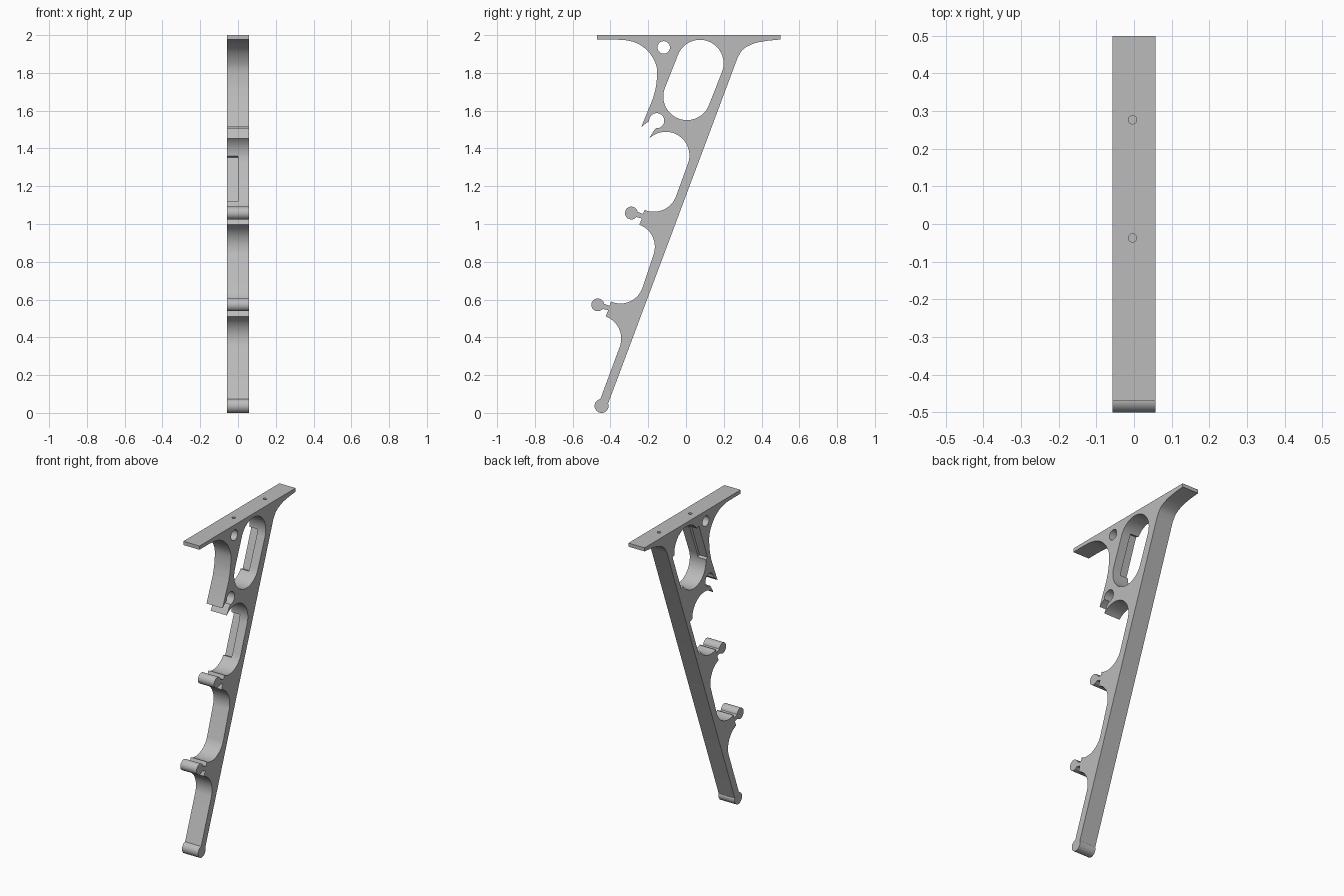
import bpy, bmesh, math
from mathutils import Vector, Matrix

if "Cube" in bpy.data.objects:
    bpy.data.objects.remove(bpy.data.objects["Cube"])

HALF = 0.057                       # half thickness along x
LEAN = math.radians(20.5)          # stem lean from vertical


def arc(cy, cz, r, a0, a1, n=24):
    """Arc points in the y-z plane, degrees."""
    return [(cy + r * math.cos(math.radians(a0 + (a1 - a0) * i / n)),
             cz + r * math.sin(math.radians(a0 + (a1 - a0) * i / n))) for i in range(n + 1)]


def smooth(pts, n=5):
    """Catmull-Rom curve through the points."""
    v = [Vector(p) for p in pts]
    v = [2 * v[0] - v[1]] + v + [2 * v[-1] - v[-2]]
    out = []
    for a, b, c, d in zip(v, v[1:], v[2:], v[3:]):
        for i in range(n):
            t = i / n
            out.append(tuple(0.5 * (2 * b + (c - a) * t + (2 * a - 5 * b + 4 * c - d) * t * t
                                    + (3 * b - a - 3 * c + d) * t ** 3)))
    return out + [tuple(pts[-1])]


def prism(name, pts, x0, x1):
    """Extrude a y-z outline from x0 to x1."""
    bm = bmesh.new()
    face = bm.faces.new([bm.verts.new((x0, y, z)) for y, z in pts])
    ext = bmesh.ops.extrude_face_region(bm, geom=[face])
    bmesh.ops.translate(bm, vec=(x1 - x0, 0, 0),
                        verts=[g for g in ext["geom"] if isinstance(g, bmesh.types.BMVert)])
    bmesh.ops.recalc_face_normals(bm, faces=bm.faces)
    me = bpy.data.meshes.new(name)
    bm.to_mesh(me)
    bm.free()
    ob = bpy.data.objects.new(name, me)
    bpy.context.collection.objects.link(ob)
    return ob


def leaning_box(name, cy, cz, across, along):
    """Box aligned with the stem, on the -x half only."""
    rot = Matrix.Rotation(-LEAN, 2)
    pts = [rot @ Vector((sx * across, sz * along)) + Vector((cy, cz))
           for sx, sz in ((-1, -1), (1, -1), (1, 1), (-1, 1))]
    return prism(name, [tuple(p) for p in pts], -HALF - 0.02, 0.0)


def knob(dy, dz):
    """Shoulder, notches, neck and ball of a hook knob."""
    pts = [(-0.412, 0.543)] + arc(-0.467, 0.572, 0.034, -39, -350, 28)
    pts += [(-0.406, 0.567), (-0.395, 0.592)]
    return [(y + dy, z + dz) for y, z in pts]


# Bracket outline: foot ball, then up the hooked side
outline = arc(-0.447, 0.037, 0.037, 20, -260, 28)
for dy, dz in ((0, 0), (0.178, 0.486)):
    outline += arc(-0.468 + dy, 0.393 + dz, 0.125, -20.5, 70)
    outline += knob(dy, dz)
    outline += arc(-0.348 + dy, 0.704 + dz, 0.125, -112, -20.5)
# Upper bay, clip socket and arm
outline += arc(-0.107, 1.363, 0.125, -20.5, 135, 32)
outline += [(-0.172, 1.492)]
outline += arc(-0.155, 1.547, 0.040, -95, 185, 28)
outline += [(-0.208, 1.537), (-0.237, 1.513)]
outline += smooth([(-0.174, 1.667), (-0.158, 1.735), (-0.153, 1.815), (-0.169, 1.868),
                   (-0.206, 1.92), (-0.26, 1.957), (-0.32, 1.973), (-0.38, 1.976)])
# Top plate and back fillet
outline += [(-0.47, 1.976), (-0.47, 2.0), (0.5, 2.0), (0.5, 1.977)]
outline += smooth([(0.43, 1.970), (0.364, 1.957), (0.305, 1.927), (0.275, 1.885)])
bracket = prism("bracket", outline, -HALF, HALF)

# Slanted window, cable hole, wall pockets and screw holes
window = arc(0.074, 1.85, 0.125, -20.5, 159.5, 32) + arc(0.005, 1.675, 0.125, 159.5, 339.5, 32)
cutters = [
    prism("window_cutter", window, -0.1, 0.1),
    prism("round_hole_cutter", arc(-0.118, 1.935, 0.033, 0, 360, 32)[:-1], -0.1, 0.1),
    leaning_box("window_pocket_cutter", 0.04, 1.763, 0.142, 0.125),
    leaning_box("bay_pocket_cutter", -0.02, 1.238, 0.018, 0.128),
]
for y in (-0.037, 0.277):
    bpy.ops.mesh.primitive_cylinder_add(vertices=20, radius=0.011, depth=0.12,
                                        location=(-0.004, y, 1.99))
    cutters.append(bpy.context.object)

bpy.ops.object.select_all(action='DESELECT')
bpy.context.view_layer.objects.active = bracket
bracket.select_set(True)
for c in cutters:
    mod = bracket.modifiers.new("cut", 'BOOLEAN')
    mod.operation = 'DIFFERENCE'
    mod.solver = 'EXACT'
    mod.object = c
    bpy.ops.object.modifier_apply(modifier=mod.name)
    bpy.data.objects.remove(c, do_unlink=True)

# Plain grey, smooth curves with sharp edges
grey = bpy.data.materials.new("plain_grey")
grey.diffuse_color = (0.5, 0.5, 0.5, 1)
grey.use_nodes = True
grey.node_tree.nodes["Principled BSDF"].inputs["Base Color"].default_value = grey.diffuse_color
bracket.data.materials.clear()
bracket.data.materials.append(grey)
bpy.ops.object.shade_smooth_by_angle(angle=math.radians(30))
